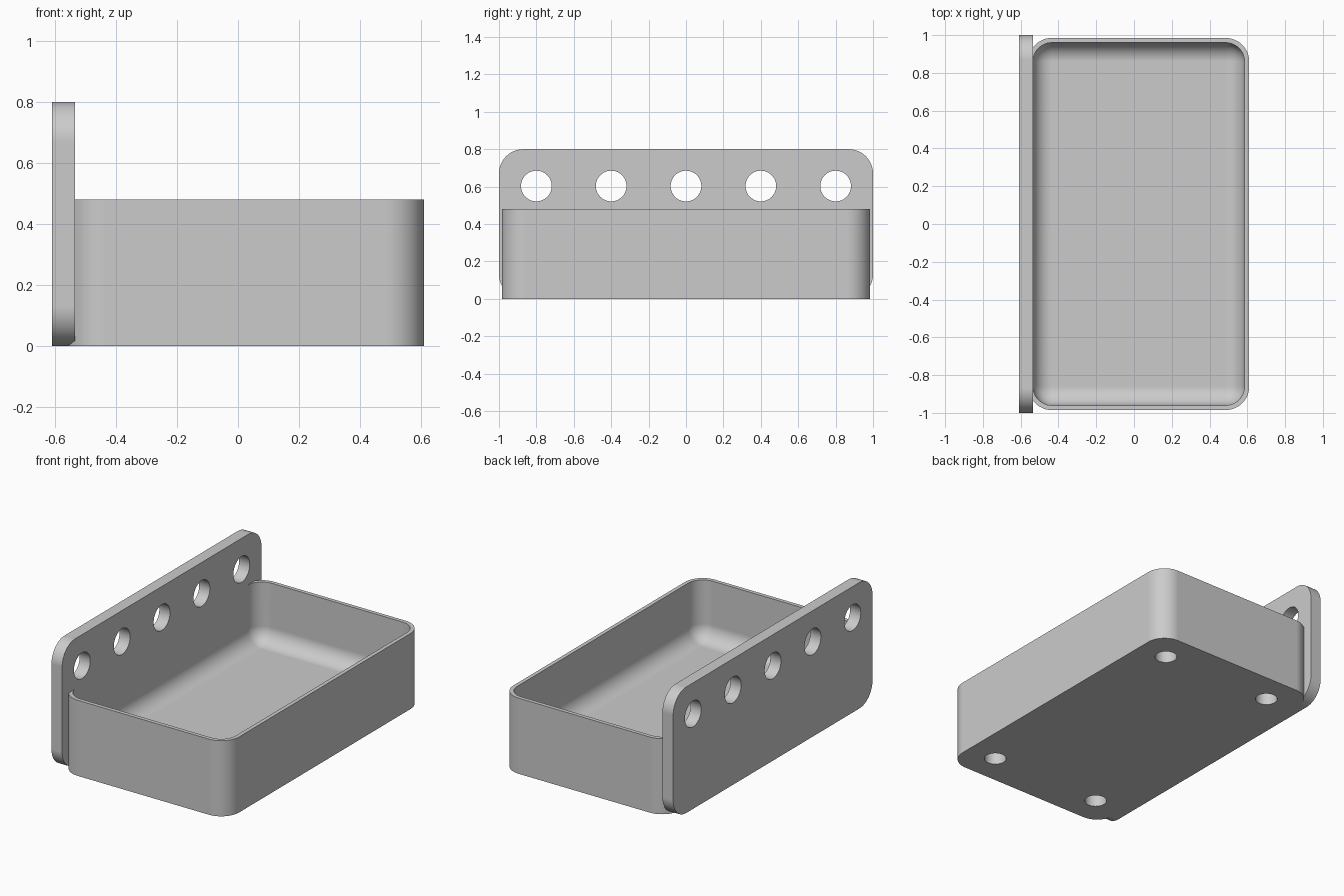
import bpy, bmesh, math
from mathutils import Vector, Matrix

cube = bpy.data.objects.get("Cube")
if cube:
    bpy.data.objects.remove(cube, do_unlink=True)

grey = bpy.data.materials.new("plain grey")
grey.use_nodes = True
colour = (0.6, 0.6, 0.6, 1)
grey.diffuse_color = colour
grey.node_tree.nodes["Principled BSDF"].inputs["Base Color"].default_value = colour


def make(name, bm):
    mesh = bpy.data.meshes.new(name)
    bm.to_mesh(mesh)
    bm.free()
    mesh.materials.append(grey)
    ob = bpy.data.objects.new(name, mesh)
    bpy.context.collection.objects.link(ob)
    return ob


def rounded_box(name, low, high, radius, rule):
    """Box whose edges are rounded where rule(direction, midpoint) holds."""
    low, high = Vector(low), Vector(high)
    bm = bmesh.new()
    bmesh.ops.create_cube(bm, size=1)
    for v in bm.verts:
        v.co = [high[i] if v.co[i] > 0 else low[i] for i in range(3)]
    edges = []
    for e in bm.edges:
        a, b = (v.co for v in e.verts)
        if rule((b - a).normalized(), (a + b) / 2):
            edges.append(e)
    bmesh.ops.bevel(bm, geom=edges, offset=radius, segments=12, profile=0.5,
                    affect='EDGES', clamp_overlap=False)
    return make(name, bm)


def cylinders(name, centres, radius, depth, axis):
    bm = bmesh.new()
    turn = Matrix.Rotation(math.pi / 2, 4, 'Y') if axis == 'X' else Matrix()
    for c in centres:
        bmesh.ops.create_cone(bm, cap_ends=True, segments=48, radius1=radius,
                              radius2=radius, depth=depth,
                              matrix=Matrix.Translation(c) @ turn)
    return make(name, bm)


def boolean(target, other, operation):
    mod = target.modifiers.new(operation.lower(), 'BOOLEAN')
    mod.operation, mod.object, mod.solver = operation, other, 'EXACT'
    bpy.context.view_layer.objects.active = target
    bpy.ops.object.modifier_apply(modifier=mod.name)
    bpy.data.objects.remove(other, do_unlink=True)


PLATE_X = -0.535    # inner face of the back plate, flush with the cavity

# Tray body, with rounded upright corners
tray = rounded_box("tray_with_back_plate", (-0.56, -0.985, 0), (0.61, 0.985, 0.48), 0.125,
                   lambda d, m: abs(d.z) > 0.9)

# Cavity, with rounded corners and a filleted floor
cavity = rounded_box("cavity", (PLATE_X, -0.96, 0.1), (0.585, 0.96, 0.7), 0.1,
                     lambda d, m: abs(d.z) > 0.9 or m.z < 0.2)
boolean(tray, cavity, 'DIFFERENCE')

# Blind holes under the floor
feet = [(x, y, 0) for x in (-0.365, 0.415) for y in (-0.79, 0.79)]
boolean(tray, cylinders("floor_holes", feet, 0.065, 0.16, 'Z'), 'DIFFERENCE')

# Back plate with a row of through holes
plate = rounded_box("back_plate", (-0.61, -1, 0), (PLATE_X, 1, 0.8), 0.13,
                    lambda d, m: abs(d.x) > 0.9)
row = [(-0.57, 0.4 * i, 0.603) for i in range(-2, 3)]
boolean(plate, cylinders("plate_holes", row, 0.082, 0.3, 'X'), 'DIFFERENCE')
boolean(tray, plate, 'UNION')

# Smooth rounded corners, crisp edges
bpy.ops.object.select_all(action='DESELECT')
tray.select_set(True)
bpy.context.view_layer.objects.active = tray
bpy.ops.object.shade_smooth_by_angle(angle=math.radians(30))
weighted = tray.modifiers.new("weighted_normals", 'WEIGHTED_NORMAL')
weighted.keep_sharp = True
